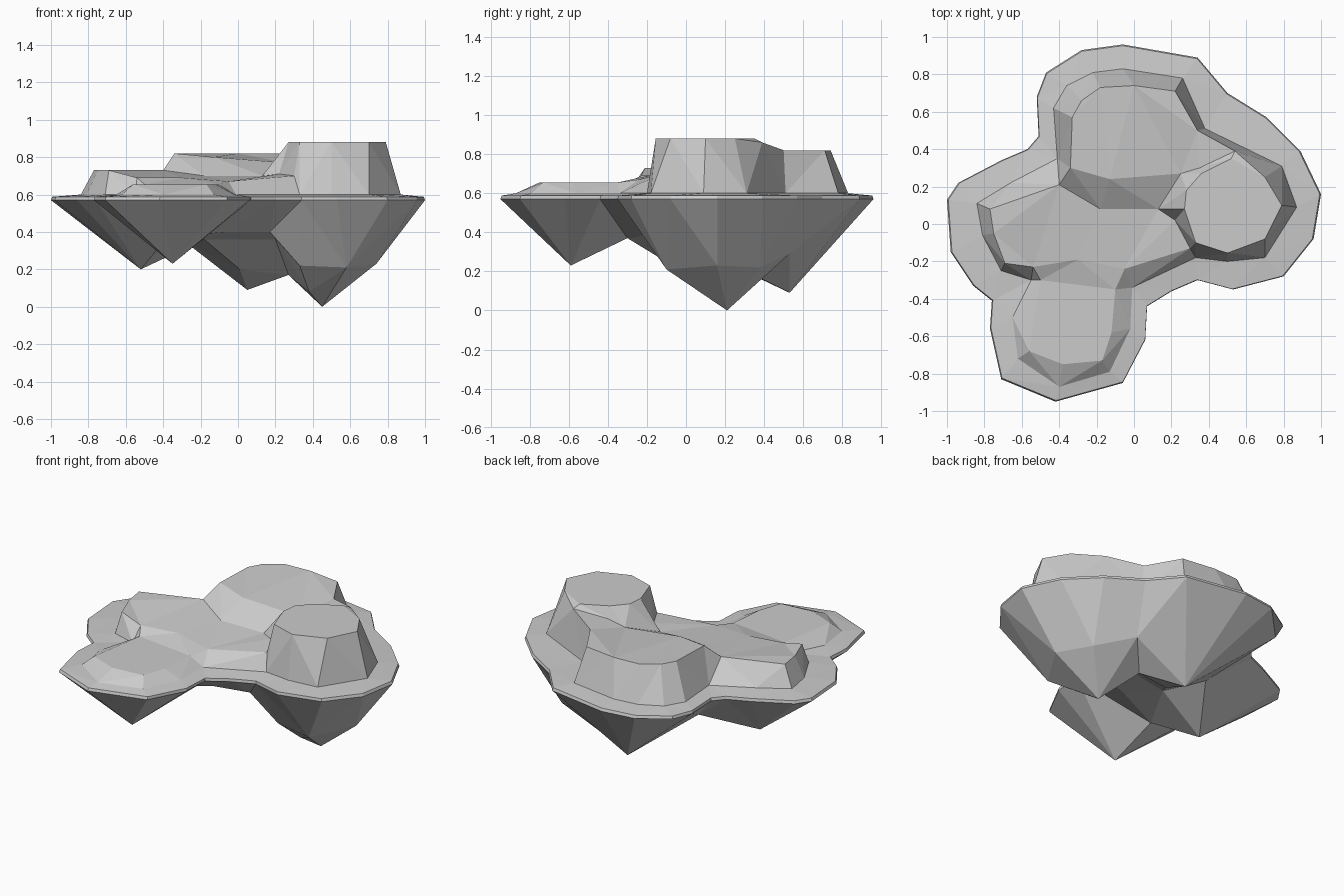
import bpy, bmesh
from mathutils import Vector
from mathutils.geometry import delaunay_2d_cdt

if "Cube" in bpy.data.objects:
    bpy.data.objects.remove(bpy.data.objects["Cube"])

# Island outline seen from above
OUTLINE = [(-.06, .96), (.34, .89), (.50, .70), (.71, .57), (.89, .39), (1, .16),
           (.96, -.08), (.80, -.28), (.53, -.35), (.34, -.30), (.20, -.36), (.07, -.44),
           (.06, -.62), (-.06, -.85), (-.42, -.95), (-.71, -.83), (-.77, -.56),
           (-.76, -.41), (-.86, -.33), (-.98, -.15), (-1, .13), (-.94, .22),
           (-.71, .34), (-.57, .40), (-.51, .47), (-.52, .68), (-.47, .81), (-.28, .93)]
OUTLINE.reverse()


def at(points, z):
    return [(x, y, z) for x, y in points]


def make_object(name, verts, faces):
    mesh = bpy.data.meshes.new(name)
    mesh.from_pydata(verts, [], faces)
    mesh.update()
    obj = bpy.data.objects.new(name, mesh)
    bpy.context.collection.objects.link(obj)
    return obj


def faceted_surface(name, border, loops, peaks, facing):
    """Triangulate a border, closed contour loops and single peaks into flat facets."""
    pts, edges = [], []
    for loop in [border] + loops:
        s, n = len(pts), len(loop)
        pts += loop
        edges += [(s + i, s + (i + 1) % n) for i in range(n)]
    pts += peaks
    flat = [Vector(p[:2]) for p in pts]
    out, _, faces, source, _, _ = delaunay_2d_cdt(
        flat, edges, [list(range(len(border)))], 1, 1e-5)
    verts = []
    for co, ids in zip(out, source):
        i = ids[0] if ids else min(range(len(flat)), key=lambda k: (flat[k] - co).length)
        verts.append((co.x, co.y, pts[i][2]))
    obj = make_object(name, verts, faces)
    bm = bmesh.new()
    bm.from_mesh(obj.data)
    bm.normal_update()
    bmesh.ops.reverse_faces(bm, faces=[f for f in bm.faces if f.normal.z * facing < 0])
    bm.to_mesh(obj.data)
    bm.free()


# Thin rim between the ground and the rock
lower = at(OUTLINE, .57)
upper = at([(x * .993, y * .993) for x, y in OUTLINE], .588)
n = len(lower)
make_object("rim", lower + upper,
            [(i, (i + 1) % n, n + (i + 1) % n, n + i) for i in range(n)])

# Foot of the cliffs, all the way round
foot = at([(-.22, .81), (-.06, .83), (.26, .78), (.38, .51), (.79, .31), (.87, .09),
           (.70, -.18), (.50, -.20), (.33, -.18), (-.01, -.34), (-.02, -.56),
           (-.13, -.79), (-.40, -.87), (-.62, -.72), (-.65, -.50), (-.55, -.30),
           (-.71, -.25), (-.81, -.06), (-.84, .11), (-.66, .22), (-.41, .35),
           (-.43, .62), (-.36, .74)], .60)

# Four raised terraces; the back one slopes up into the right one
right_top = at([(.27, .08), (.28, .18), (.36, .27), (.52, .35), (.70, .25),
                (.79, .10), (.70, -.08), (.50, -.155), (.33, -.10)], .88)
back_top = at([(-.34, .30), (-.33, .57), (-.28, .66), (-.18, .73), (0, .74),
               (.22, .71), (.34, .50)], .82) + \
    [(.54, .39, .86), (.35, .30, .81), (.25, .27, .77), (-.13, .24, .80)]
left_top = at([(-.40, .21), (-.77, .08), (-.75, -.05), (-.69, -.21)], .73) + \
    at([(-.54, -.23), (-.30, -.19)], .69) + \
    [(-.05, -.24, .67), (.30, -.13, .70), (.22, .02, .71), (.13, .08, .70), (-.18, .08, .70)]
front_top = at([(-.50, -.30), (-.56, -.68), (-.38, -.75), (-.17, -.73),
                (-.12, -.58), (-.10, -.35)], .655)

faceted_surface("ground_terraces", upper,
                [foot, right_top, back_top, left_top, front_top], [], 1)

# Hanging rock: tips of the four lobes, shoulders and the valleys between them
right_rock = [(.45, .21, 0), (.38, .10, .08), (.33, -.06, .22), (.58, -.10, .21),
              (.74, .16, .23), (.63, .38, .22)]
back_rock = [(.05, .53, .09), (.01, .30, .20), (.27, .37, .17), (.42, .53, .29)]
left_rock = [(-.52, -.02, .20), (-.18, .05, .36), (-.30, .30, .36)]
front_rock = [(-.35, -.59, .23), (-.38, -.30, .37), (-.06, -.17, .40),
              (.20, .12, .36), (.17, -.12, .40)]
faceted_surface("hanging_rock", lower, [],
                right_rock + back_rock + left_rock + front_rock, -1)
